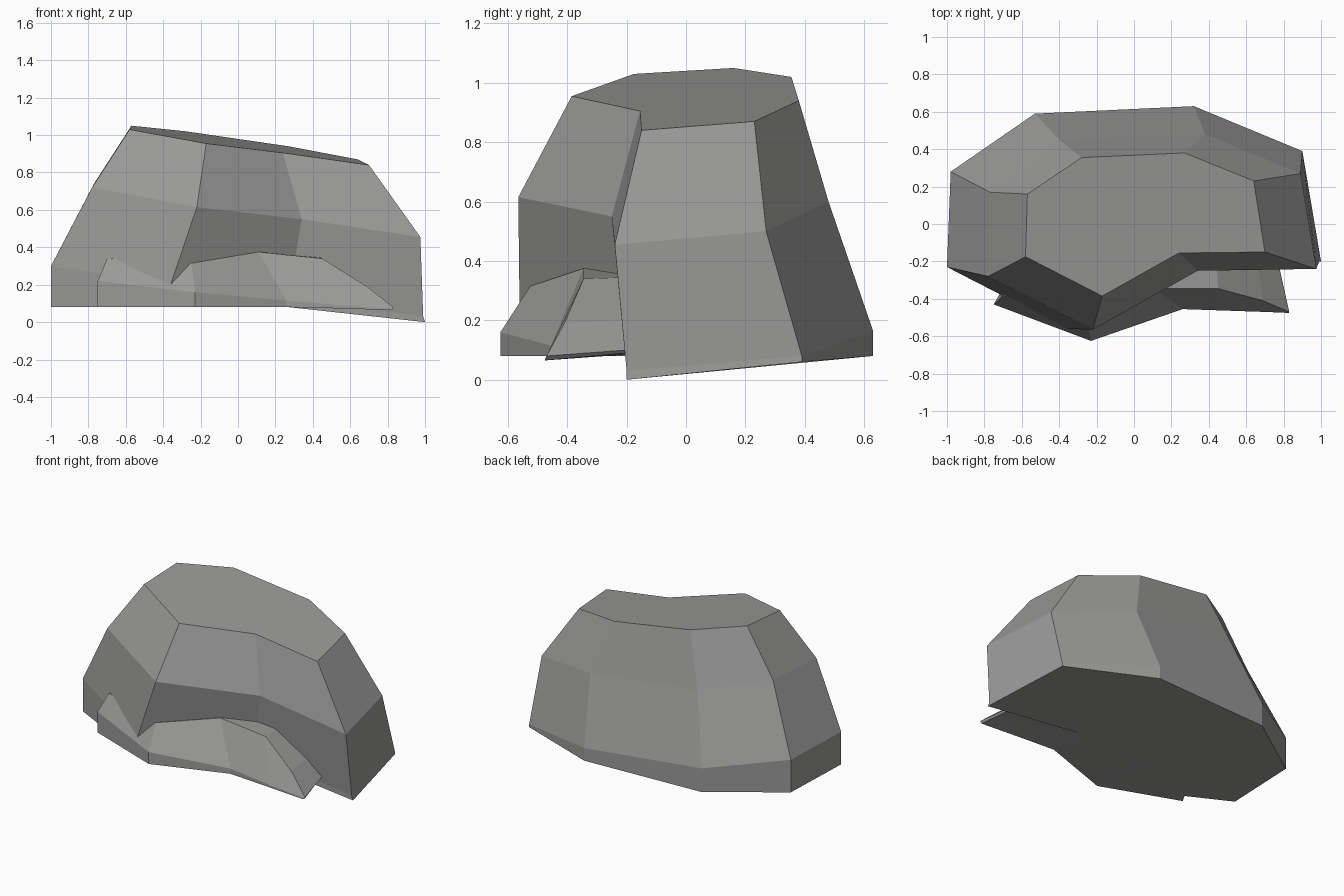
import bpy, bmesh


stone = bpy.data.materials.new("stone grey")
stone.diffuse_color = (0.32, 0.325, 0.315, 1.0)


def loft(name, rings):
    """Skin closed rings of matching corner count and cap both ends."""
    bm = bmesh.new()
    rows = [[bm.verts.new(p) for p in ring] for ring in rings]
    n = len(rows[0])
    for lo, hi in zip(rows, rows[1:]):
        for i in range(n):
            j = (i + 1) % n
            bm.faces.new((lo[i], lo[j], hi[j], hi[i]))
    bm.faces.new(rows[0][::-1])
    bm.faces.new(rows[-1])
    bmesh.ops.recalc_face_normals(bm, faces=bm.faces)
    mesh = bpy.data.meshes.new(name)
    bm.to_mesh(mesh)
    bm.free()
    mesh.materials.append(stone)
    obj = bpy.data.objects.new(name, mesh)
    bpy.context.collection.objects.link(obj)
    return obj


# Boulder: eight-sided rings from the short skirt up to the sloping cap
skirt = [(-0.98, 0.28, 0.30), (-0.53, 0.59, 0.24), (0.32, 0.63, 0.165),
         (0.90, 0.39, 0.08), (0.99, -0.20, 0.03), (0.27, -0.20, 0.12),
         (-0.36, -0.56, 0.20), (-1.0, -0.23, 0.30)]
base_heights = (0.08, 0.08, 0.08, 0.06, 0.0, 0.08, 0.08, 0.08)
base = [(x, y, h) for (x, y, _), h in zip(skirt, base_heights)]
base[4] = (1.0, -0.20, 0.0)
shoulder = [(-0.77, 0.17, 0.74), (-0.40, 0.45, 0.68), (0.38, 0.48, 0.60),
            (0.89, 0.27, 0.50), (0.975, -0.24, 0.455), (0.34, -0.25, 0.55),
            (-0.22, -0.565, 0.615), (-0.78, -0.28, 0.72)]
cap = [(-0.57, 0.16, 1.05), (-0.28, 0.355, 1.02), (0.27, 0.38, 0.94),
       (0.64, 0.23, 0.87), (0.70, -0.15, 0.84), (0.24, -0.155, 0.905),
       (-0.17, -0.385, 0.955), (-0.58, -0.175, 1.03)]
loft("boulder", [base, skirt, shoulder, cap])

# Low ledge: cross-sections from left to right, tapering to a thin right tip
# Corners: front foot, front lip, top front, top back, back foot
loft("front_ledge", [
    [(-0.75, -0.43, 0.08), (-0.75, -0.43, 0.22), (-0.70, -0.38, 0.34),
     (-0.62, -0.20, 0.32), (-0.62, -0.20, 0.08)],
    [(-0.23, -0.625, 0.08), (-0.23, -0.625, 0.16), (-0.25, -0.525, 0.315),
     (-0.20, -0.20, 0.36), (-0.20, -0.20, 0.08)],
    [(0.26, -0.455, 0.08), (0.26, -0.455, 0.115), (0.11, -0.345, 0.375),
     (0.14, -0.15, 0.37), (0.20, -0.15, 0.085)],
    [(0.55, -0.465, 0.073), (0.55, -0.465, 0.09), (0.45, -0.345, 0.34),
     (0.44, -0.20, 0.345), (0.50, -0.20, 0.085)],
    [(0.70, -0.47, 0.068), (0.70, -0.47, 0.08), (0.69, -0.41, 0.19),
     (0.66, -0.20, 0.20), (0.64, -0.20, 0.085)],
    [(0.82, -0.475, 0.065), (0.83, -0.475, 0.07), (0.83, -0.47, 0.08),
     (0.77, -0.20, 0.10), (0.76, -0.20, 0.09)],
])
